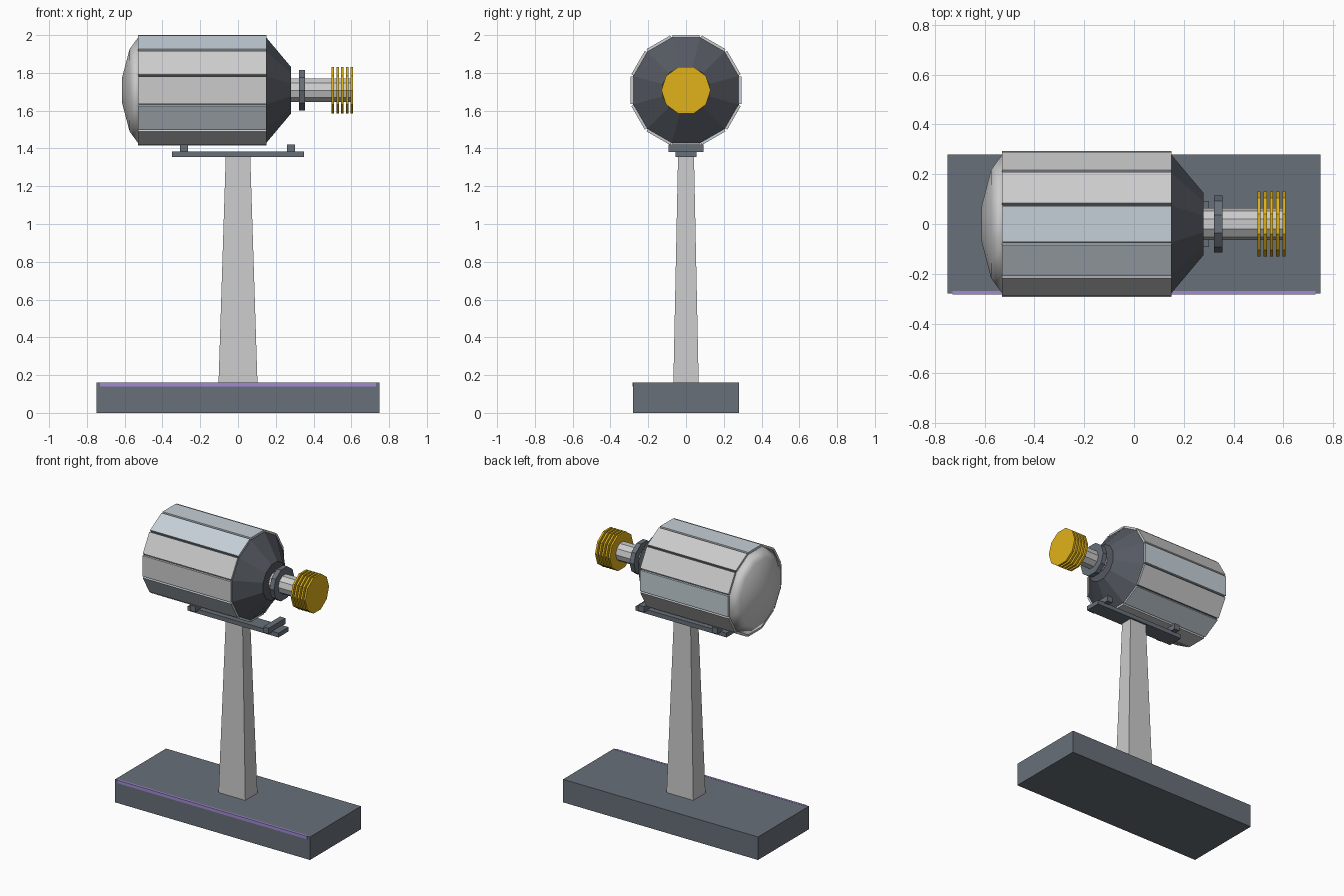
import bpy, bmesh, math
from mathutils import Matrix

if "Cube" in bpy.data.objects:
    bpy.data.objects.remove(bpy.data.objects["Cube"])

AXIS_Z = 1.708          # height of the drum axis
APO = math.cos(math.pi / 12)


def material(name, rgb):
    m = bpy.data.materials.new(name)
    m.diffuse_color = (*rgb, 1)
    m.use_nodes = True
    m.node_tree.nodes["Principled BSDF"].inputs["Base Color"].default_value = m.diffuse_color
    return m


SLATE = material("slate", (0.14, 0.16, 0.19))
DARK = material("dark_slate", (0.09, 0.10, 0.12))
GOLD = material("gold", (0.75, 0.45, 0.01))
VIOLET = material("violet", (0.36, 0.26, 0.65))
PALE = material("pale_grey", (0.66, 0.66, 0.66))
BLUISH = material("bluish_grey", (0.56, 0.63, 0.68))


def finish(name, bm, mat=None):
    bmesh.ops.recalc_face_normals(bm, faces=bm.faces)
    me = bpy.data.meshes.new(name)
    bm.to_mesh(me)
    bm.free()
    ob = bpy.data.objects.new(name, me)
    bpy.context.collection.objects.link(ob)
    if mat:
        me.materials.append(mat)
    return ob


def block(name, x, y, z, mat=None, taper=(1, 1)):
    """Box from (min, max) ranges; taper scales the top face."""
    bm = bmesh.new()
    bmesh.ops.create_cube(bm, size=1)
    for v in bm.verts:
        tx, ty = taper if v.co.z > 0 else (1, 1)
        v.co.x = sum(x) / 2 + v.co.x * (x[1] - x[0]) * tx
        v.co.y = sum(y) / 2 + v.co.y * (y[1] - y[0]) * ty
        v.co.z = sum(z) / 2 + v.co.z * (z[1] - z[0])
    return finish(name, bm, mat)


def lathe(name, profile, sides, offset, mat=None, smooth=False):
    """Closed faceted solid around the drum axis from (x, radius) rings."""
    bm = bmesh.new()
    rings = []
    for x, r in profile:
        angles = [offset + 2 * math.pi * i / sides for i in range(sides)]
        rings.append([bm.verts.new((x, r * math.cos(a), AXIS_Z + r * math.sin(a)))
                      for a in angles])
    for a, b in zip(rings, rings[1:]):
        for i in range(sides):
            j = (i + 1) % sides
            f = bm.faces.new((a[i], a[j], b[j], b[i]))
            f.smooth = smooth
    for ring in (rings[0], rings[-1]):
        f = bm.faces.new(ring)
        f.smooth = smooth
    return finish(name, bm, mat)


# Base with front trim strip
block("base", (-0.75, 0.75), (-0.28, 0.28), (0, 0.16), SLATE)
block("base_trim", (-0.73, 0.73), (-0.284, -0.27), (0.14, 0.161), VIOLET)

# Tapered post and cradle
block("post", (-0.103, 0.103), (-0.067, 0.067), (0.16, 1.357), PALE, (0.63, 0.63))
block("cradle_plate", (-0.35, 0.35), (-0.055, 0.055), (1.355, 1.385), SLATE)
for side, x in (("rear", -0.285), ("front", 0.28)):
    block(side + "_saddle", (x - 0.021, x + 0.021), (-0.092, 0.092), (1.38, 1.42), SLATE)

# Drum core, shoulder cone and domed end
TWELFTH = math.pi / 12
lathe("drum_core", [(-0.528, 0.278 / APO), (0.148, 0.278 / APO)], 12, TWELFTH, DARK)
lathe("shoulder_cone", [(0.148, 0.281 / APO), (0.28, 0.124 / APO)], 12, TWELFTH, DARK)
lathe("domed_end", [(-0.528, 0.281 / APO), (-0.574, 0.218 / APO), (-0.613, 0.07 / APO)],
      12, TWELFTH, PALE, smooth=True)

# Twelve cladding panels, numbered upward from the front face
tints = [PALE, PALE, BLUISH, BLUISH, PALE, PALE, BLUISH, PALE, BLUISH, PALE, PALE, BLUISH]
for i, tint in enumerate(tints):
    panel = block(f"drum_panel_{i + 1}", (-0.53, 0.15), (-0.293, -0.271), (-0.072, 0.072), tint)
    panel.data.transform(Matrix.Translation((0, 0, AXIS_Z)) @
                         Matrix.Rotation(-i * math.pi / 6, 4, 'X'))

# Neck shaft, collar and finned tip
lathe("neck", [(0.27, 0.065), (0.605, 0.065)], 10, 0, PALE)
lathe("neck_collar", [(0.322, 0.114), (0.355, 0.114)], 10, 0, SLATE)
for i in range(5):
    x = 0.502 + 0.0253 * i
    lathe(f"tip_fin_{i + 1}", [(x - 0.0065, 0.13), (x + 0.0065, 0.13)], 10, 0, GOLD)
